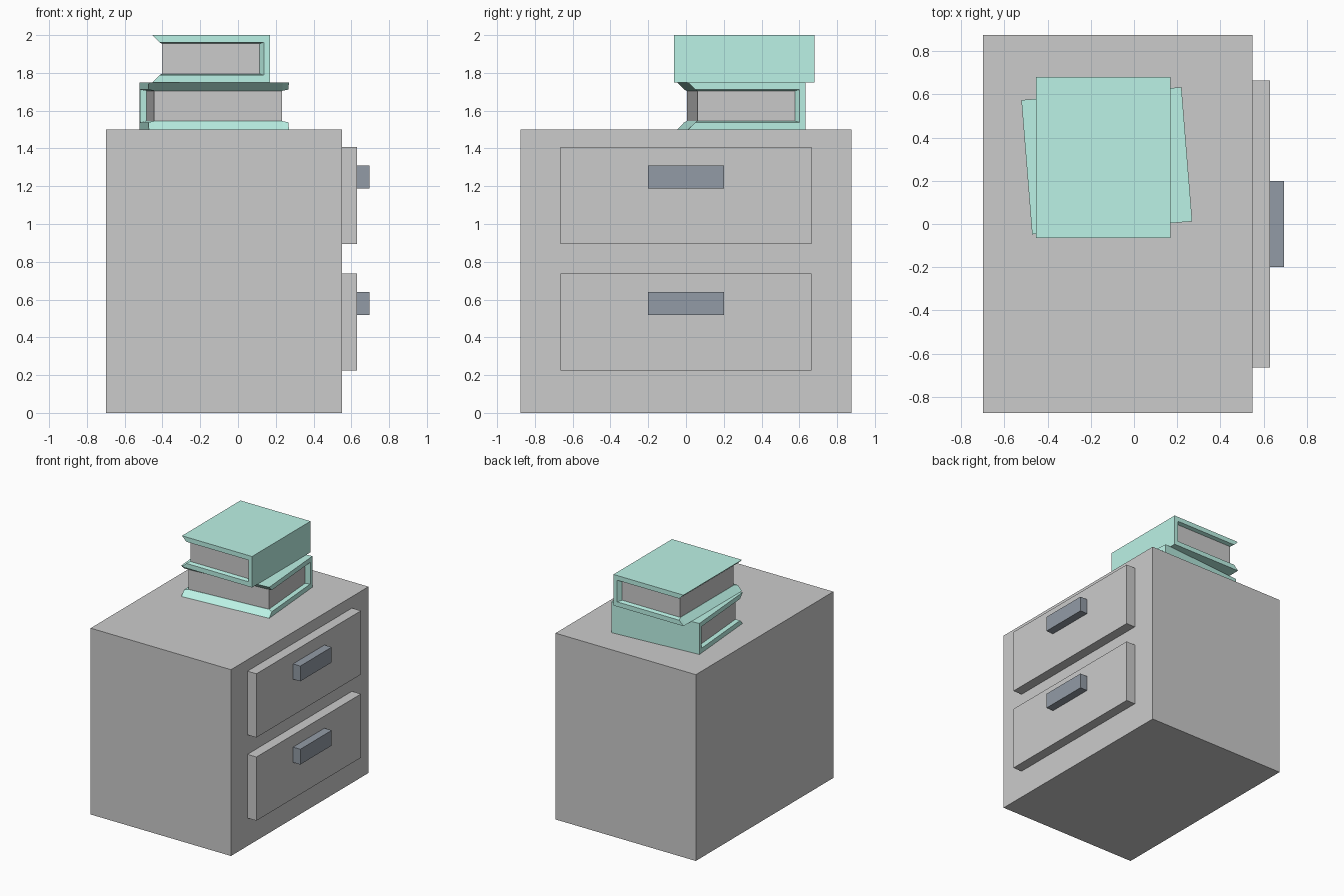
import bpy, bmesh
from math import radians

if "Cube" in bpy.data.objects:
    bpy.data.objects.remove(bpy.data.objects["Cube"])


def material(name, rgb):
    m = bpy.data.materials.new(name)
    m.diffuse_color = (*rgb, 1)
    m.use_nodes = True
    m.node_tree.nodes["Principled BSDF"].inputs["Base Color"].default_value = m.diffuse_color
    return m


GREY = material("warm_grey", (0.69, 0.66, 0.69))
DARK = material("slate", (0.29, 0.33, 0.38))
MINT = material("mint", (0.5, 0.89, 0.79))


def finish(bm, name, mat):
    bmesh.ops.recalc_face_normals(bm, faces=bm.faces)
    me = bpy.data.meshes.new(name)
    bm.to_mesh(me)
    bm.free()
    ob = bpy.data.objects.new(name, me)
    me.materials.append(mat)
    bpy.context.collection.objects.link(ob)
    return ob


def box(name, lo, hi, mat):
    bm = bmesh.new()
    bmesh.ops.create_cube(bm, size=1)
    for v in bm.verts:
        v.co = [a + (b - a) * (c + 0.5) for a, b, c in zip(lo, hi, v.co)]
    return finish(bm, name, mat)


# Book size: width across the cover, length along the spine, thickness
W, L, T, RECESS = 0.312, 0.372, 0.25, 0.032


def book(name, loc, angle):
    # Cover: U profile lofted along the spine, its opening narrowing to the pages
    bm = bmesh.new()
    rings = []
    for y, cover, spine, slope in ((-L, 0.038, 0.032, 0.038), (-L + RECESS, 0.045, 0.055, 0.05),
                                   (L - RECESS, 0.045, 0.055, 0.05), (L, 0.038, 0.032, 0.038)):
        profile = [(-W, 0), (W, 0), (W, T), (-W, T),
                   (-W + slope, T - cover), (W - spine, T - cover),
                   (W - spine, cover), (-W + slope, cover)]
        rings.append([bm.verts.new((x, y, z)) for x, z in profile])
    for a, b in zip(rings, rings[1:]):
        for i in range(8):
            j = (i + 1) % 8
            bm.faces.new((a[i], a[j], b[j], b[i]))
    for r in (rings[0], rings[-1]):
        for ids in ((0, 1, 6, 7), (1, 2, 5, 6), (2, 3, 4, 5)):
            bm.faces.new([r[i] for i in ids])
    cover_ob = finish(bm, name + "_cover", MINT)
    # Page block
    pages = box(name + "_pages", (-W + 0.052, -L + RECESS, 0.045),
                (W - 0.055, L - RECESS, T - 0.045), GREY)
    for ob in (cover_ob, pages):
        ob.location = loc
        ob.rotation_euler.z = radians(angle)


# Cabinet
box("cabinet_body", (-0.7, -0.875, 0), (0.55, 0.875, 1.5), GREY)

# Drawers and handles
for label, z in (("lower", 0.225), ("upper", 0.895)):
    box(label + "_drawer_front", (0.55, -0.665, z), (0.63, 0.665, z + 0.513), GREY)
    box(label + "_handle", (0.63, -0.2, z + 0.292), (0.695, 0.2, z + 0.415), DARK)

# Stacked books
book("lower_book", (-0.126, 0.293, 1.5), 94.6)
book("upper_book", (-0.142, 0.308, 1.75), 0)
